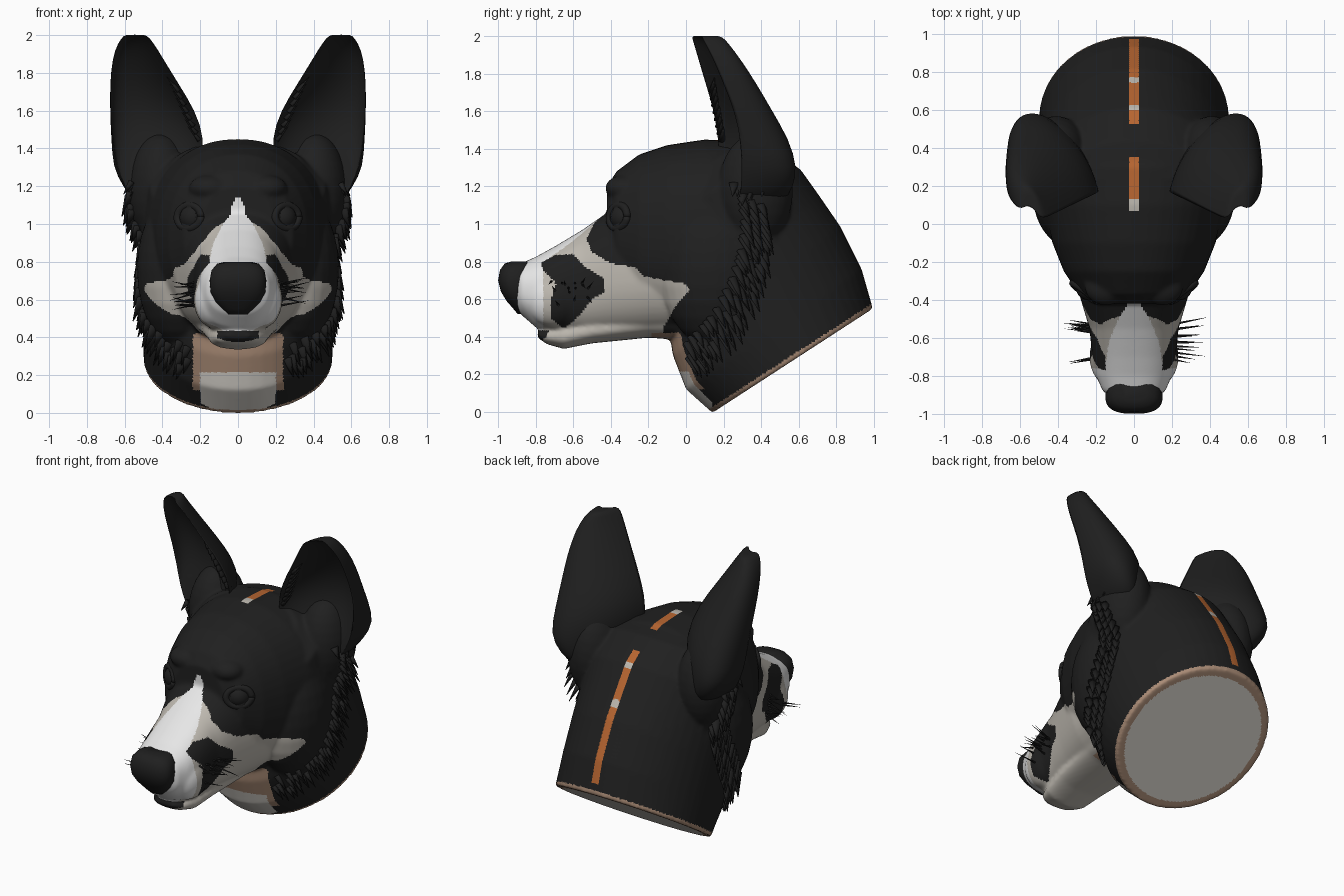
import bpy, bmesh, math, random
from mathutils import Vector, Matrix
from mathutils.bvhtree import BVHTree

if "Cube" in bpy.data.objects:
    bpy.data.objects.remove(bpy.data.objects["Cube"])

random.seed(4)

def material(name, rgb):
    m = bpy.data.materials.new(name)
    m.diffuse_color = (*rgb, 1)
    m.use_nodes = True
    m.node_tree.nodes["Principled BSDF"].inputs["Base Color"].default_value = m.diffuse_color
    return m

MATS = [material("black fur", (0.014, 0.014, 0.014)),
        material("white fur", (0.80, 0.80, 0.80)),
        material("warm grey fur", (0.51, 0.48, 0.43)),
        material("tan fur", (0.40, 0.26, 0.18)),
        material("orange fur", (0.47, 0.13, 0.03)),
        material("pale grey fur", (0.68, 0.65, 0.60))]
BLACK, WHITE, GREY, TAN, ORANGE, PALE = range(6)

def finish(bm, name, mats):
    bmesh.ops.recalc_face_normals(bm, faces=bm.faces)
    for f in bm.faces:
        f.smooth = True
    me = bpy.data.meshes.new(name)
    bm.to_mesh(me)
    bm.free()
    for m in mats:
        me.materials.append(m)
    ob = bpy.data.objects.new(name, me)
    bpy.context.collection.objects.link(ob)
    return ob

def skin(bm, rings):
    vs = [[bm.verts.new(p) for p in r] for r in rings]
    n = len(vs[0])
    for a, b in zip(vs, vs[1:]):
        for i in range(n):
            j = (i + 1) % n
            bm.faces.new((a[i], a[j], b[j], b[i]))
    bm.faces.new(vs[0])
    bm.faces.new(vs[-1])

def body(bm, sections, power=2.0, n=48):
    # section: first edge (y, z), opposite edge (y, z), half width
    rings = []
    for ya, za, yb, zb, w in sections:
        r = []
        for i in range(n):
            t = 2 * math.pi * i / n
            c, s = math.cos(t), math.sin(t)
            x = math.copysign(abs(c) ** (2 / power), c) * w
            k = math.copysign(abs(s) ** (2 / power), s) * 0.5 + 0.5
            r.append((x, yb + (ya - yb) * k, zb + (za - zb) * k))
        rings.append(r)
    skin(bm, rings)

def ball(bm, c, r, seg=28):
    bmesh.ops.create_uvsphere(bm, u_segments=seg, v_segments=seg // 2, radius=1,
                              matrix=Matrix.Translation(c) @ Matrix.Diagonal((*r, 1)))

def spike(bm, p, d, length, r, flat=1.0):
    d = Vector(d).normalized()
    rot = d.to_track_quat('Z', 'Y').to_matrix().to_4x4()
    m = Matrix.Translation(Vector(p) + d * length * 0.4) @ rot @ Matrix.Diagonal((1, flat, 1, 1))
    bmesh.ops.create_cone(bm, segments=6, radius1=r, radius2=r * 0.08, depth=length,
                          cap_ends=True, matrix=m)

# head and neck: overlapping lofts fused into one skin
bm = bmesh.new()
body(bm, [(0.14, -0.005, 0.995, 0.55, 0.50), (0.0, 0.12, 0.935, 0.76, 0.50),
          (-0.07, 0.30, 0.82, 0.99, 0.50), (-0.10, 0.50, 0.71, 1.15, 0.50),
          (-0.10, 0.75, 0.61, 1.29, 0.50), (-0.10, 1.0, 0.44, 1.41, 0.47),
          (0.0, 1.2, 0.25, 1.44, 0.34)])
body(bm, [(y, t, y, b, w) for y, t, b, w in [
    (-0.42, 1.20, 0.80, 0.19), (-0.37, 1.28, 0.62, 0.29), (-0.25, 1.37, 0.50, 0.37),
    (-0.10, 1.42, 0.44, 0.43), (0.10, 1.45, 0.40, 0.48), (0.30, 1.44, 0.42, 0.51),
    (0.48, 1.36, 0.6, 0.47)]], 2.2)
body(bm, [(y, t, y, b, w) for y, t, b, w in [
    (-0.92, 0.75, 0.58, 0.11), (-0.88, 0.79, 0.52, 0.165), (-0.80, 0.825, 0.45, 0.20),
    (-0.70, 0.88, 0.41, 0.22), (-0.55, 0.97, 0.40, 0.235), (-0.40, 1.075, 0.40, 0.28),
    (-0.20, 1.12, 0.40, 0.34), (0.0, 1.1, 0.40, 0.36)]], 2.4)
body(bm, [(y, t, y, b, w) for y, t, b, w in [
    (-0.79, 0.425, 0.395, 0.06), (-0.74, 0.44, 0.36, 0.12), (-0.65, 0.47, 0.335, 0.155),
    (-0.50, 0.50, 0.365, 0.18), (-0.20, 0.55, 0.395, 0.22), (0.0, 0.6, 0.38, 0.25)]], 2.3)
for s in (-1, 1):
    ball(bm, (s * 0.30, 0.16, 0.76), (0.235, 0.30, 0.42))     # cheek
    ball(bm, (s * 0.41, 0.37, 1.18), (0.17, 0.20, 0.30))      # ear root
    ball(bm, (s * 0.15, -0.33, 1.19), (0.11, 0.10, 0.07))     # brow
    ball(bm, (s * 0.13, -0.70, 0.60), (0.105, 0.15, 0.15))    # whisker pad
head = finish(bm, "head_and_neck", [])
mod = head.modifiers.new("fuse", 'REMESH')
mod.mode, mod.voxel_size, mod.use_smooth_shade = 'VOXEL', 0.0105, True
mod = head.modifiers.new("soften", 'SMOOTH')
mod.factor, mod.iterations = 0.5, 12
dg = bpy.context.evaluated_depsgraph_get()
me = bpy.data.meshes.new_from_object(head.evaluated_get(dg))
head.modifiers.clear()
head.data = me
for m in MATS:
    me.materials.append(m)

# coat markings
def inside(poly, y, z):
    hit = False
    for (y1, z1), (y2, z2) in zip(poly, poly[1:] + poly[:1]):
        if (z1 > z) != (z2 > z) and y < (y2 - y1) * (z - z1) / (z2 - z1) + y1:
            hit = not hit
    return hit

SIDE = [(-1, 0.3), (-0.15, 0.3), (-0.12, 0.45), (-0.05, 0.57), (0.02, 0.65), (0, 0.68),
        (-0.22, 0.72), (-0.27, 0.77), (-0.4, 0.79), (-0.5, 0.85), (-0.53, 0.92),
        (-0.49, 1.0), (-0.42, 1.09), (-1, 1.1)]
PATCH = [(-0.77, 0.80), (-0.75, 0.83), (-0.6, 0.84), (-0.55, 0.78), (-0.44, 0.71),
         (-0.43, 0.64), (-0.5, 0.6), (-0.58, 0.5), (-0.65, 0.44), (-0.72, 0.5),
         (-0.72, 0.6), (-0.69, 0.68), (-0.76, 0.75)]
BLAZE = [(-1, 0.165), (-0.8, 0.165), (-0.62, 0.13), (-0.53, 0.10), (-0.45, 0.05), (-0.36, 0)]

def blaze(y):
    for (a, wa), (b, wb) in zip(BLAZE, BLAZE[1:]):
        if a <= y <= b:
            return wa + (wb - wa) * (y - a) / (b - a)
    return -1

cut_c, cut_n = Vector((0, 0.565, 0.275)), Vector((0, 0.55, -0.85)).normalized()
cut_u = Vector((0, 0.85, 0.55)).normalized()

def coat(p):
    x, y, z = abs(p.x), p.y, p.z
    q = p - cut_c
    if q.dot(cut_n) > -0.022 and y > 0.12:
        return TAN if math.hypot(q.x / 0.5, q.dot(cut_u) / 0.506) > 0.9 else PALE
    if x < 0.024 and z > 0.5 and (0.07 < y < 0.35 or 0.53 < y < 0.975):
        return GREY if y < 0.13 or 0.6 < y < 0.625 or 0.745 < y < 0.775 else ORANGE
    if -0.18 < y < 0.14 and z < 0.42:
        if z < 0.215 and x < 0.2:
            return PALE
        return TAN if x < 0.24 and z > 0.12 else BLACK
    if x > 0.15 and inside(PATCH, y, z):
        return BLACK
    if y < -0.66 and x < 0.11 and 0.375 + 2 * x * x < z < 0.435:
        return BLACK
    if (1.14 - 2 * max(0, x - 0.01) > z > 0.78 and x < blaze(y)) or (y < -0.76 and z > 0.435):
        return WHITE
    return GREY if inside(SIDE, y, z) else BLACK

for f in me.polygons:
    f.material_index = coat(f.center)
bvh = BVHTree.FromPolygons([v.co for v in me.vertices], [tuple(f.vertices) for f in me.polygons])

# nose: stacked flat sections, wide on top and narrowing to the lip
bm = bmesh.new()
body(bm, [(yf, z, -0.82, z, w) for z, yf, w in [
    (0.80, -0.93, 0.07), (0.79, -0.965, 0.11), (0.755, -0.99, 0.14), (0.70, -1.0, 0.15),
    (0.64, -0.985, 0.145), (0.59, -0.955, 0.12), (0.55, -0.92, 0.085), (0.52, -0.895, 0.05)]], 2.6)
finish(bm, "nose", [MATS[BLACK]])

# ears: cupped crescents (z, inner edge, back, outer edge, fill of the cup)
EAR = [(1.10, (.32, .22), (.44, .52), (.55, .28), 0.95), (1.20, (.25, .19), (.48, .57), (.60, .29), 0.95),
       (1.30, (.19, .17), (.51, .59), (.645, .29), 0.85),
       (1.45, (.17, .15), (.475, .545), (.665, .27), 0.6), (1.60, (.22, .13), (.49, .455), (.675, .24), 0.36),
       (1.75, (.315, .085), (.54, .37), (.672, .18), 0.25), (1.88, (.395, .05), (.565, .285), (.66, .13), 0.25),
       (1.96, (.445, .03), (.57, .225), (.63, .09), 0.35), (2.0, (.48, .02), (.55, .19), (.605, .075), 0.7),
       (2.002, (.51, .05), (.55, .15), (.58, .085), 0.8)]

def arc(a, b, c, n=14):
    v = [(b[i] - (a[i] + c[i]) / 2) * 4 / 3 for i in (0, 1)]
    return [tuple((1 - t) ** 2 * (1 + 2 * t) * a[i] + t * t * (3 - 2 * t) * c[i] + 3 * t * (1 - t) * v[i]
                  for i in (0, 1)) for t in (j / n for j in range(n + 1))]

for s, side in ((-1, "left"), (1, "right")):
    bm = bmesh.new()
    rings = []
    for z, a, b, c, fill in EAR:
        inner = [b[i] + ((a[i] + c[i]) / 2 - b[i]) * fill for i in (0, 1)]
        loop = arc(a, b, c) + arc(c, inner, a)[1:-1]
        rings.append([(s * x, y, z) for x, y in loop])
    skin(bm, rings)
    ear = finish(bm, "ear_" + side, [MATS[BLACK]])
    ear.modifiers.new("round", 'SUBSURF').levels = 1

    # eye with a soft lid ring
    bm = bmesh.new()
    hit = bvh.ray_cast(Vector((s * 0.27, -2, 1.04)), Vector((0, 1, 0)))[0]
    look = Vector((s * 0.6, -0.8, 0.1)).normalized()
    centre = hit - look * 0.06
    ball(bm, centre, (0.075, 0.075, 0.075), 20)
    rot = look.to_track_quat('Z', 'Y').to_matrix()
    rings = []
    for i in range(25):
        t = 2 * math.pi * i / 24
        rings.append([centre + look * 0.04 + rot @ Vector((
            math.cos(t) * (0.078 + 0.022 * math.cos(u)), math.sin(t) * (0.062 + 0.022 * math.cos(u)),
            0.02 * math.sin(u))) for u in (2 * math.pi * j / 8 for j in range(8))])
    skin(bm, rings)
    finish(bm, "eye_" + side, [MATS[BLACK]])

    # cheek ruff tufts
    bm = bmesh.new()
    path = [(.40, 1.12), (.42, .95), (.40, .8), (.35, .65), (.26, .48), (.14, .35), (.06, .24)]
    for row in range(3):
        for (y1, z1), (y2, z2) in zip(path, path[1:]):
            for j in range(4):
                t = (j + random.random() * 0.8) / 4
                y, z = y1 + (y2 - y1) * t - 0.05 * row, z1 + (z2 - z1) * t + 0.02 * row
                p = bvh.ray_cast(Vector((s * 2, y, z)), Vector((-s, 0, 0)))[0]
                if p and abs(p.x) > 0.24:
                    spike(bm, p, (s * 0.32, 0.35, -0.8), random.uniform(0.09, 0.15), 0.036, 0.5)
    for i in range(8):   # ear root and ear cup tufts
        spike(bm, (s * random.uniform(.53, .57), random.uniform(.25, .42), random.uniform(1.12, 1.22)),
              (s * 0.5, -0.1, -0.8), 0.08, 0.03, 0.6)
        t = i / 7
        spike(bm, (s * (.21 + .11 * t), .19 - .05 * t, 1.45 + .26 * t), (s * 0.5, 0.1, 0.6), 0.10, 0.022, 0.6)
    finish(bm, "ruff_" + side, [MATS[BLACK]])

    # whiskers
    bm = bmesh.new()
    for i in range(14):
        y, z = random.uniform(-0.72, -0.52), random.uniform(0.56, 0.70)
        p = bvh.ray_cast(Vector((s * 2, y, z)), Vector((-s, 0, 0)))[0]
        if p:
            spike(bm, p, (s, (y + 0.62) * 2, random.uniform(-0.3, 0.3)), random.uniform(0.08, 0.17), 0.007)
    finish(bm, "whiskers_" + side, [MATS[BLACK]])
